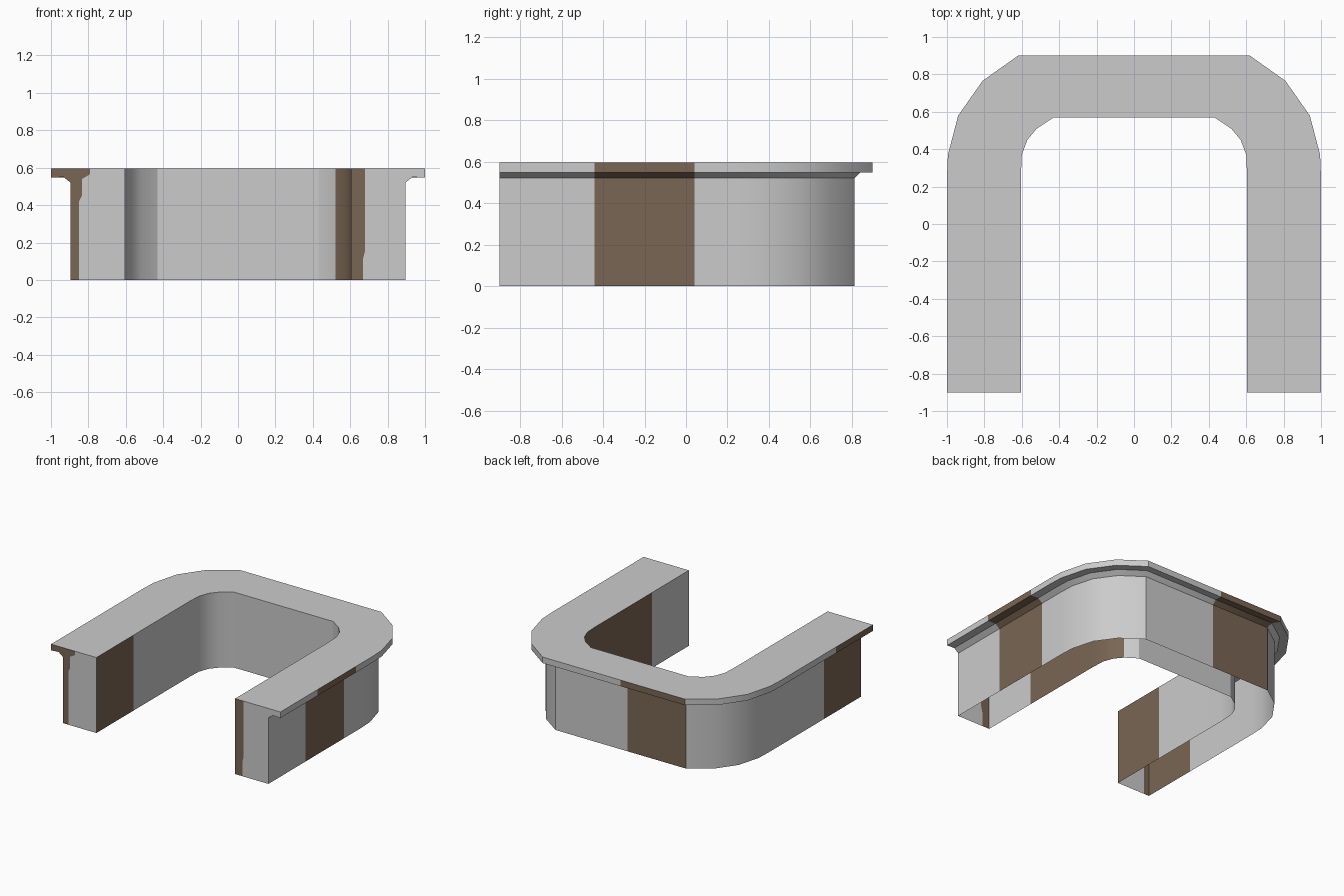
import bpy, math

if "Cube" in bpy.data.objects:
    bpy.data.objects.remove(bpy.data.objects["Cube"])

def material(name, rgb):
    m = bpy.data.materials.new(name)
    m.diffuse_color = (*rgb, 1)
    m.use_nodes = True
    m.node_tree.nodes["Principled BSDF"].inputs["Base Color"].default_value = m.diffuse_color
    return m

GREY = material("pale grey", (0.60, 0.60, 0.60))
BROWN = material("weathered brown", (0.195, 0.133, 0.087))

# Plan of the U: pairs of inner and outer points, right half from the front to the back
half = [((0.605, y), (1.0, y)) for y in (-0.9, -0.44, 0.04, 0.25)]
half += [((0.60, 0.37), (0.995, 0.37)), ((0.57, 0.45), (0.94, 0.58)),
         ((0.52, 0.51), (0.81, 0.765)), ((0.43, 0.57), (0.62, 0.90))]
mirrored = [((-a[0], a[1]), (-b[0], b[1])) for a, b in reversed(half)]
stations = half + [((-0.06, 0.57), (-0.06, 0.90))] + mirrored

# Cross-sections: (0 = inner edge .. 1 = outer edge, height)
INNER = [(0, 0), (0, 0.595)]
TOP = [(0, 0.595), (1, 0.595), (1, 0.547), (0.83, 0.55), (0.735, 0.52)]
OUTER = [(0.735, 0.52), (0.735, 0)]

def point(station, t, z):
    (ax, ay), (bx, by) = station
    return (ax + (bx - ax) * t, ay + (by - ay) * t, z)

def build(name, verts, faces, mats):
    me = bpy.data.meshes.new(name)
    me.from_pydata(verts, [], faces)
    me.materials.append(GREY)
    me.materials.append(BROWN)
    for p, m in zip(me.polygons, mats):
        p.material_index = m
    me.update()
    ob = bpy.data.objects.new(name, me)
    bpy.context.collection.objects.link(ob)
    return ob

def brown_outer(x, y):
    return (x > 0.8 and -0.44 < y < 0.04) or (x < -0.8 and y < -0.44) \
        or (-0.4 < x < -0.06 and y > 0.75)

def brown_inner(x, y):
    return (x > 0.52 and y > -0.44) or (x < -0.5 and y < -0.44)

def sweep(name, profile, rule):
    n = len(profile)
    verts = [point(s, t, z) for s in stations for t, z in profile]
    faces, mats = [], []
    for i in range(len(stations) - 1):
        for j in range(n - 1):
            f = (i*n + j, i*n + j + 1, (i+1)*n + j + 1, (i+1)*n + j)
            faces.append(f)
            x, y = (sum(verts[k][a] for k in f) / 4 for a in (0, 1))
            flat_top = name == "countertop" and j == 0
            mats.append(int(rule(x, y) and not flat_top))
    ob = build(name, verts, faces, mats)
    bpy.ops.object.select_all(action='DESELECT')
    ob.select_set(True)
    bpy.context.view_layer.objects.active = ob
    bpy.ops.object.shade_smooth_by_angle(angle=math.radians(30))

sweep("inner_wall", INNER, brown_inner)
sweep("countertop", TOP, brown_outer)
sweep("outer_wall", OUTER, brown_outer)

# End panels, each split into a grey and a brown part along a ragged line
def end_panel(name, station, split, brown_outside):
    inside = [(0, 0)] + split + [(0, 0.595)]
    outside = split + TOP[1:] + OUTER[1:]
    n = len(inside)
    verts = [point(station, t, z) for t, z in inside + outside]
    faces = [list(range(n)), list(range(n, len(verts)))]
    if station[1][0] < 0:
        faces[0].reverse()
    else:
        faces[1].reverse()
    # both parts must face the front
    ob = build(name, verts, faces, [int(not brown_outside), int(brown_outside)])
    for p in ob.data.polygons:
        if p.normal.y > 0:
            p.flip()
    ob.data.update()

end_panel("left_end_panel", stations[-1],
          [(0.62, 0), (0.62, 0.42), (0.58, 0.45), (0.58, 0.54), (0.47, 0.565), (0.47, 0.595)], True)
end_panel("right_end_panel", stations[0],
          [(0.16, 0), (0.16, 0.11), (0.19, 0.16), (0.19, 0.595)], False)
